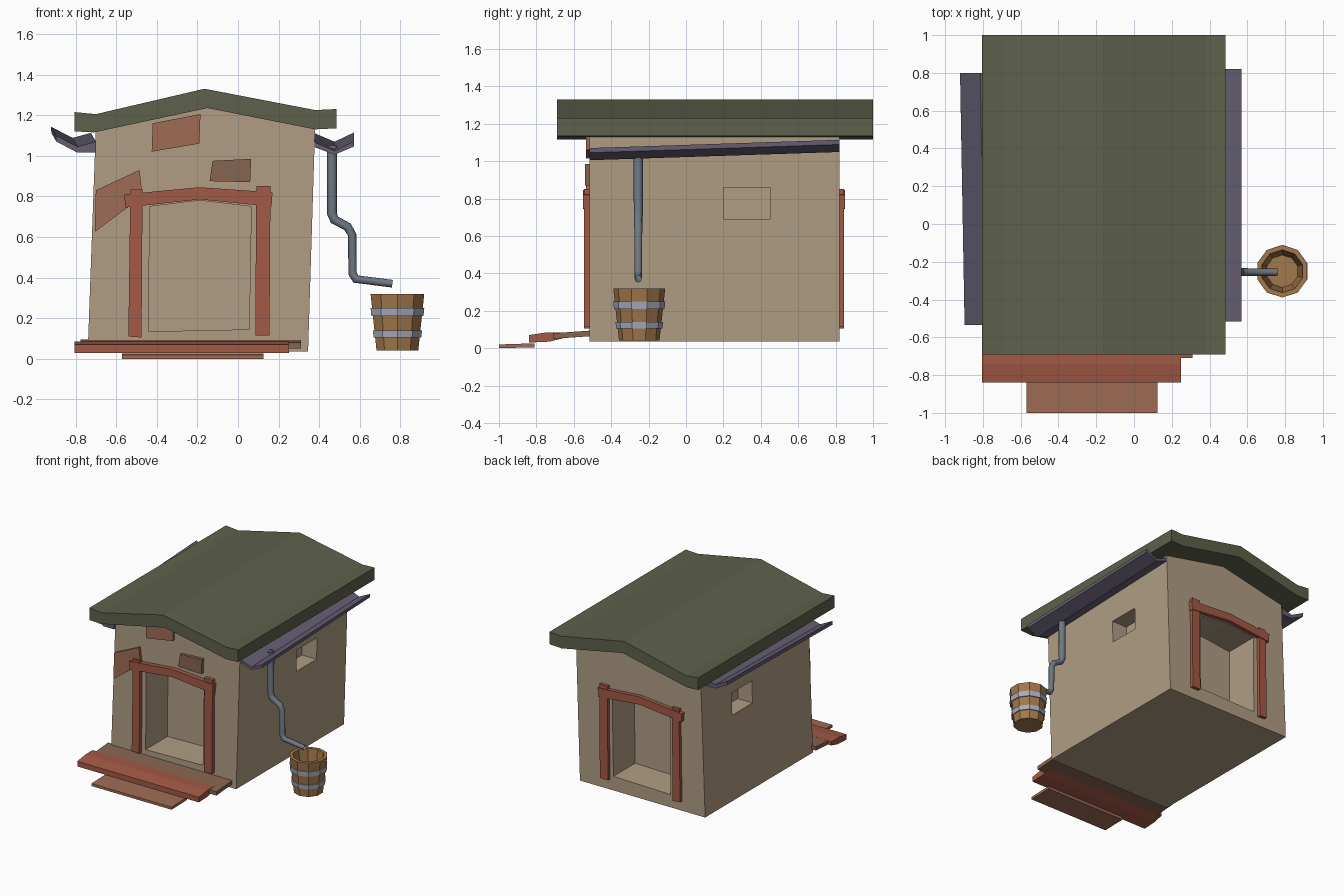
import bpy, bmesh, math
from mathutils import Vector

if "Cube" in bpy.data.objects:
    bpy.data.objects.remove(bpy.data.objects["Cube"])

mats = {}
def paint(ob, name, rgb):
    if name not in mats:
        mats[name] = bpy.data.materials.new(name)
        mats[name].diffuse_color = (*rgb, 1)
    ob.data.materials.append(mats[name])

TAN = ("plaster", (0.44, 0.34, 0.23))
RED = ("red_wood", (0.36, 0.10, 0.06))
BRICK = ("brick", (0.34, 0.15, 0.09))
BROWN = ("brown_wood", (0.24, 0.13, 0.08))
GREEN = ("roof_green", (0.11, 0.12, 0.07))
PURPLE = ("gutter_purple", (0.13, 0.11, 0.17))
STEEL = ("pipe_steel", (0.16, 0.19, 0.23))
OAK = ("bucket_wood", (0.36, 0.19, 0.07))
BAND = ("bucket_band", (0.40, 0.41, 0.50))

def make(name, bm, mat):
    bmesh.ops.recalc_face_normals(bm, faces=bm.faces)
    me = bpy.data.meshes.new(name)
    bm.to_mesh(me)
    bm.free()
    ob = bpy.data.objects.new(name, me)
    bpy.context.collection.objects.link(ob)
    if mat:
        paint(ob, *mat)
    return ob

def prism(name, pts, a, b, mat, axis="y", shift=(0, 0, 0)):
    """Extrude a 2D profile from a to b along an axis; shift moves the far end."""
    bm = bmesh.new()
    def ring(t, off):
        put = (lambda p: (p[0], t, p[1])) if axis == "y" else (lambda p: (t, p[0], p[1]))
        return [bm.verts.new(Vector(put(p)) + Vector(off)) for p in pts]
    r0, r1 = ring(a, (0, 0, 0)), ring(b, shift)
    n = len(pts)
    bm.faces.new(r0)
    bm.faces.new(r1[::-1])
    for i in range(n):
        bm.faces.new((r0[i], r0[(i + 1) % n], r1[(i + 1) % n], r1[i]))
    return make(name, bm, mat)

def rect(x0, x1, z0, z1):
    return [(x0, z0), (x1, z0), (x1, z1), (x0, z1)]

# Walls with door and window recesses
F, B = -0.515, 0.82
body = prism("walls", [(-0.74, 0.035), (0.345, 0.035), (0.38, 1.15), (-0.15, 1.25), (-0.70, 1.14)], F, B, TAN)
door = [(-0.44, 0.135), (0.055, 0.145), (0.065, 0.75), (-0.19, 0.78), (-0.435, 0.75)]
window = rect(0.20, 0.45, 0.69, 0.86)
cutters = [prism("front_door_cutter", door, F - 0.1, F + 0.27, None),
           prism("back_door_cutter", door, B - 0.27, B + 0.1, None),
           prism("right_window_cutter", window, 0.24, 0.6, None, "x"),
           prism("left_window_cutter", window, -0.9, -0.59, None, "x")]
for c in cutters:
    m = body.modifiers.new(c.name, "BOOLEAN")
    m.operation, m.solver, m.object = "DIFFERENCE", "EXACT", c
bpy.context.view_layer.objects.active = body
body.select_set(True)
for c in cutters:
    bpy.ops.object.modifier_apply(modifier=c.name)
    bpy.data.objects.remove(c)

# Door frames, front and back
for side, a, b in (("front", -0.545, F + 0.01), ("back", B - 0.01, 0.845)):
    prism(side + "_post_left", [(-0.54, 0.11), (-0.475, 0.105), (-0.47, 0.835), (-0.53, 0.835)], a, b, RED)
    prism(side + "_post_right", [(0.085, 0.115), (0.155, 0.115), (0.16, 0.85), (0.09, 0.85)], a, b, RED)
    e = -0.006 if side == "front" else 0.006
    prism(side + "_lintel", [(-0.555, 0.745), (-0.19, 0.785), (0.165, 0.75), (0.17, 0.82),
                             (-0.19, 0.845), (-0.56, 0.81)], a + e, b + e, RED)

# Exposed bricks on the front wall
prism("brick_left", [(-0.705, 0.625), (-0.47, 0.80), (-0.485, 0.93), (-0.70, 0.83)], -0.535, F + 0.01, BRICK)
prism("brick_top", [(-0.425, 1.02), (-0.19, 1.06), (-0.185, 1.205), (-0.42, 1.16)], -0.535, F + 0.01, BRICK)
prism("brick_middle", [(-0.14, 0.875), (0.06, 0.87), (0.065, 0.985), (-0.125, 0.975)], -0.54, F + 0.01, BROWN)

# Roof slab
prism("roof", [(-0.805, 1.12), (-0.71, 1.115), (-0.15, 1.235), (0.38, 1.13), (0.485, 1.135),
               (0.485, 1.23), (0.38, 1.225), (-0.165, 1.33), (-0.70, 1.205), (-0.805, 1.215)], -0.69, 1.0, GREEN)

# Sloping gutters
prism("gutter_right", [(0.37, 1.045), (0.475, 1.005), (0.57, 1.045), (0.57, 1.07), (0.475, 1.025),
                       (0.37, 1.07)], -0.515, 0.82, PURPLE, shift=(0, 0, 0.044))
prism("gutter_left", [(-0.895, 1.07), (-0.79, 1.015), (-0.70, 1.015), (-0.70, 1.07), (-0.79, 1.045),
                      (-0.897, 1.10)], -0.535, 0.80, PURPLE, shift=(-0.024, 0, 0.043))

# Downspout
cu = bpy.data.curves.new("downspout", "CURVE")
cu.dimensions, cu.bevel_depth, cu.bevel_resolution = "3D", 0.021, 2
path = [(0.463, 1.05, 1.2), (0.463, 0.715, 1.15), (0.475, 0.685, 1.1), (0.54, 0.65, 1.05), (0.562, 0.61, 1),
        (0.564, 0.42, 1), (0.58, 0.393, 1), (0.76, 0.37, 0.9)]
sp = cu.splines.new("POLY")
sp.points.add(len(path) - 1)
for p, (x, z, r) in zip(sp.points, path):
    p.co, p.radius = (x, -0.255, z, 1), r
pipe = bpy.data.objects.new("downspout", cu)
bpy.context.collection.objects.link(pipe)
paint(pipe, *STEEL)
bpy.ops.object.select_all(action="DESELECT")
pipe.select_set(True)
bpy.context.view_layer.objects.active = pipe
bpy.ops.object.convert(target="MESH")

# Bucket: ten-sided lathe of (radius, z) rows
def lathe(name, rows, mat, closed):
    bm, n = bmesh.new(), 10
    rings = [[bm.verts.new((0.785 + r * math.sin(k * math.tau / n), -0.25 + r * math.cos(k * math.tau / n), z))
              for k in range(n)] for r, z in rows]
    pairs = list(zip(rings, rings[1:]))
    if closed:
        pairs.append((rings[-1], rings[0]))
    else:
        bm.faces.new(rings[0])
        bm.faces.new(rings[-1])
    for p, q in pairs:
        for k in range(n):
            bm.faces.new((p[k], p[(k + 1) % n], q[(k + 1) % n], q[k]))
    return make(name, bm, mat)

def radius(z):
    return 0.108 + (z - 0.04) / 0.28 * 0.031

lathe("bucket", [(0.108, 0.04), (0.139, 0.32), (0.113, 0.32), (0.086, 0.08)], OAK, False)
for i, (z0, z1) in enumerate(((0.105, 0.14), (0.21, 0.25))):
    lathe(f"bucket_band_{i + 1}", [(radius(z0) - 0.004, z0), (radius(z0) + 0.008, z0),
                                   (radius(z1) + 0.008, z1), (radius(z1) - 0.004, z1)], BAND, True)

# Doorstep planks
prism("plank_back", [(-0.71, 0.05), (-0.50, 0.065), (-0.50, 0.095), (-0.71, 0.08)], -0.775, 0.31, BROWN, "x")
prism("plank_red", [(-0.84, 0.03), (-0.73, 0.035), (-0.65, 0.055), (-0.65, 0.085), (-0.74, 0.085),
                    (-0.84, 0.07)], -0.805, 0.25, RED, "x")
prism("plank_front", [(-1.0, 0.0), (-0.81, 0.005), (-0.81, 0.026), (-1.0, 0.02)], -0.57, 0.125, BRICK, "x")

for m in bpy.data.materials:
    if m.users and not m.is_grease_pencil:
        m.use_nodes = True
        m.node_tree.nodes["Principled BSDF"].inputs["Base Color"].default_value = m.diffuse_color
